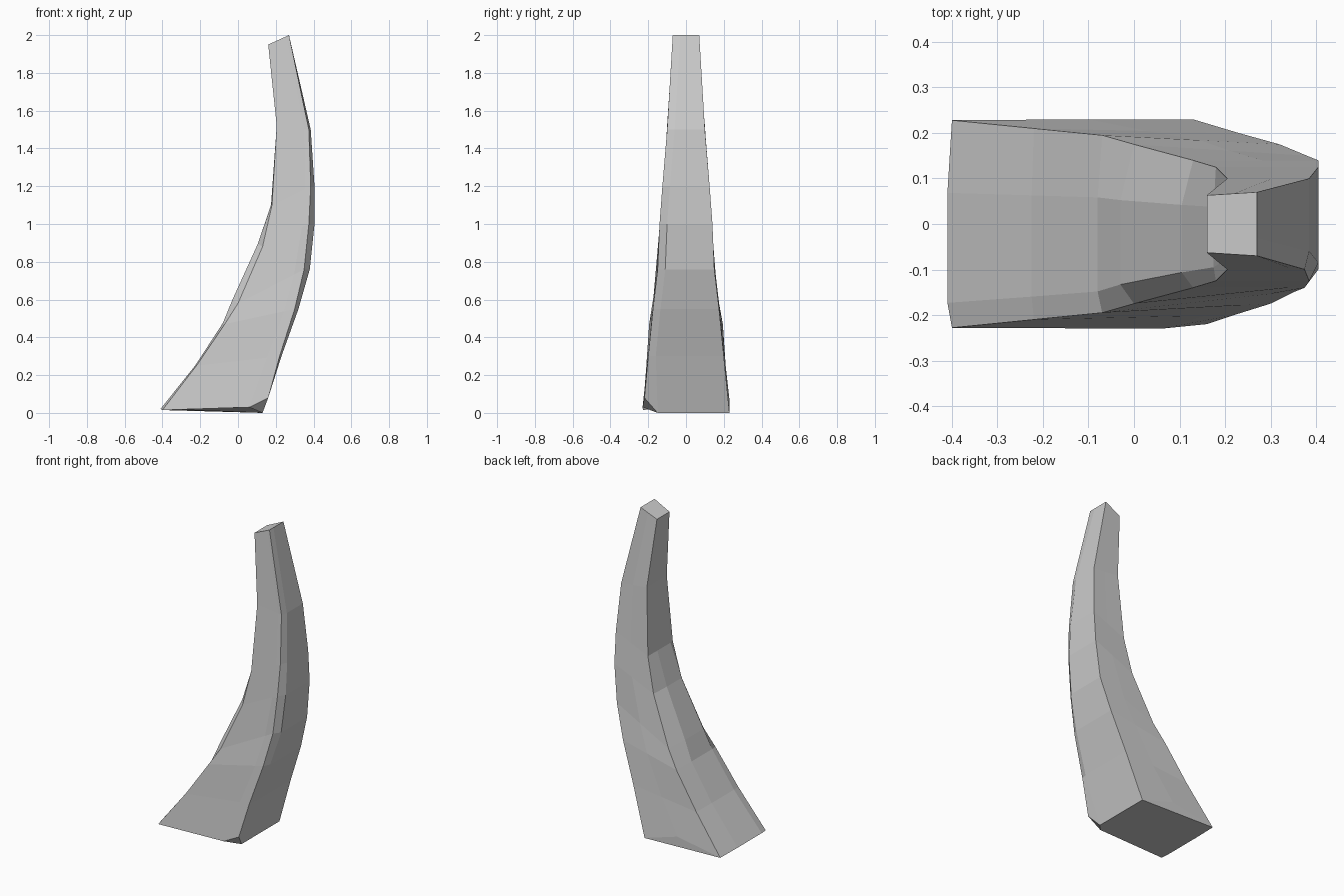
import bpy, bmesh
from mathutils import Vector

cube = bpy.data.objects.get("Cube")
if cube:
    bpy.data.objects.remove(cube, do_unlink=True)

stone = bpy.data.materials.new("grey_stone")
stone.use_nodes = True
grey = (0.6, 0.6, 0.6, 1)
stone.diffuse_color = grey
stone.node_tree.nodes["Principled BSDF"].inputs["Base Color"].default_value = grey

# Sections up the horn: inner x, z, half width; outer x, z, half width; bulge, bevel
SECTIONS = [
    (-.40, .015, .228, .13, .0, .23, .01, .0),
    (-.22, .25, .21, .23, .30, .20, .005, .01),
    (-.07, .47, .195, .32, .55, .175, .01, .02),
    (.00, .58, .175, .38, .76, .15, .03, .03),
    (.13, .88, .14, .405, 1.0, .14, .025, .03),
    (.18, 1.1, .125, .405, 1.2, .125, .005, .02),
    (.205, 1.52, .10, .385, 1.5, .10, .0, .01),
    (.16, 1.95, .063, .27, 2.0, .07, .0, .0),
]


def ring(xi, zi, wi, xo, zo, wo, bulge, bevel):
    """Nine points round one section, starting at the inner back corner."""
    back_in, back_out = Vector((xi, wi, zi)), Vector((xo, wo, zo))
    front_in = Vector((xi, -wi, zi))
    front_out = Vector((xo - bevel, -wo, zo))
    push = Vector((-bulge, 0, bulge * .6))
    return [
        back_in,
        back_in.lerp(front_in, .35) + push,
        back_in.lerp(front_in, .88) + push,
        front_in,
        front_in.lerp(front_out, .85),
        front_out,
        Vector((xo, -wo + .04, zo)),
        back_out,
        back_out.lerp(back_in, .45),
    ]


rings = [ring(*s) for s in SECTIONS]

# Chipped corners along the foot
foot = rings[0]
foot[4] = Vector((.06, -.23, .03))
foot[5] = Vector((.16, -.22, .08))
foot[6] = Vector((.13, -.15, .0))
foot[8] = Vector((-.10, .23, .07))

# Skin the sections, then close the top and the chipped foot
bm = bmesh.new()
loops = [[bm.verts.new(p) for p in r] for r in rings]
for low, high in zip(loops, loops[1:]):
    for i in range(len(low)):
        j = (i + 1) % len(low)
        bm.faces.new((low[i], low[j], high[j], high[i]))
bm.faces.new(loops[-1])
b = loops[0]
bm.faces.new((b[7], b[8], b[0]))
bm.faces.new((b[4], b[5], b[6]))
bm.faces.new((b[0], b[1], b[2], b[3], b[4], b[6], b[7]))
bmesh.ops.recalc_face_normals(bm, faces=bm.faces)

mesh = bpy.data.meshes.new("curved_horn")
bm.to_mesh(mesh)
bm.free()
mesh.materials.append(stone)
horn = bpy.data.objects.new("curved_horn", mesh)
bpy.context.collection.objects.link(horn)
